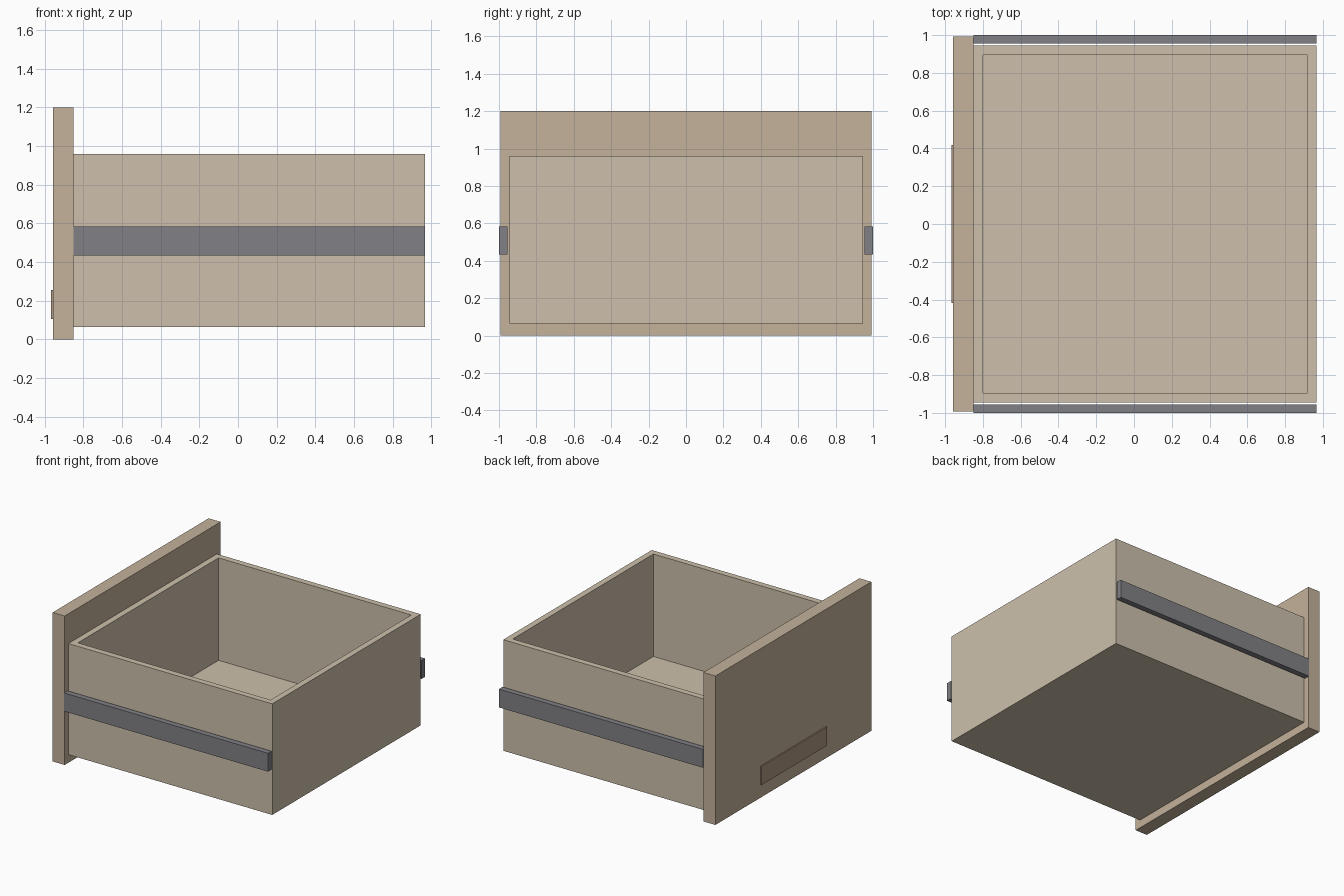
import bpy, bmesh
from mathutils import Vector

if "Cube" in bpy.data.objects:
    bpy.data.objects.remove(bpy.data.objects["Cube"])


def material(name, rgb):
    m = bpy.data.materials.new(name)
    m.diffuse_color = (*rgb, 1)
    m.use_nodes = True
    m.node_tree.nodes["Principled BSDF"].inputs["Base Color"].default_value = m.diffuse_color
    return m


def box(name, lo, hi, mat, edit=None):
    """Axis-aligned box from corner lo to corner hi; edit(bm) may refine it."""
    lo, hi = Vector(lo), Vector(hi)
    bm = bmesh.new()
    bmesh.ops.create_cube(bm, size=1)
    bmesh.ops.scale(bm, vec=hi - lo, verts=bm.verts)
    bmesh.ops.translate(bm, vec=(lo + hi) / 2, verts=bm.verts)
    if edit:
        edit(bm)
    mesh = bpy.data.meshes.new(name)
    bm.to_mesh(mesh)
    bm.free()
    mesh.materials.append(mat)
    ob = bpy.data.objects.new(name, mesh)
    bpy.context.collection.objects.link(ob)
    return ob


WALL = 0.07          # drawer wall and floor thickness
BOTTOM, TOP = 0.065, 0.96
BACK = 0.967         # rear end of drawer and rails
PANEL_IN = -0.85     # inner face of the front panel


def hollow(bm):
    # inset the top face and push it down to the drawer floor
    bm.normal_update()
    top = max(bm.faces, key=lambda f: f.calc_center_median().z)
    bmesh.ops.inset_region(bm, faces=[top], thickness=WALL)
    inner = bmesh.ops.extrude_discrete_faces(bm, faces=[top])["faces"][0]
    bmesh.ops.translate(bm, vec=(0, 0, BOTTOM + WALL - TOP), verts=inner.verts)


light_wood = material("light_wood", (0.61, 0.53, 0.41))
panel_wood = material("panel_wood", (0.55, 0.445, 0.33))
dark_wood = material("dark_wood", (0.42, 0.31, 0.22))
metal = material("rail_metal", (0.22, 0.22, 0.24))

# Open drawer box
box("drawer_box", (PANEL_IN, -0.945, BOTTOM), (BACK, 0.945, TOP), light_wood, hollow)

# Front panel and its thin pull plate
box("front_panel", (-0.957, -0.993, 0), (PANEL_IN, 0.993, 1.2), panel_wood)
box("pull_plate", (-0.967, -0.417, 0.105), (-0.957, 0.417, 0.255), dark_wood)

# Slide rails on both sides
for side, y0, y1 in (("right", -1, -0.955), ("left", 0.955, 1)):
    box(f"slide_rail_{side}", (PANEL_IN, y0, 0.435), (BACK, y1, 0.583), metal)
